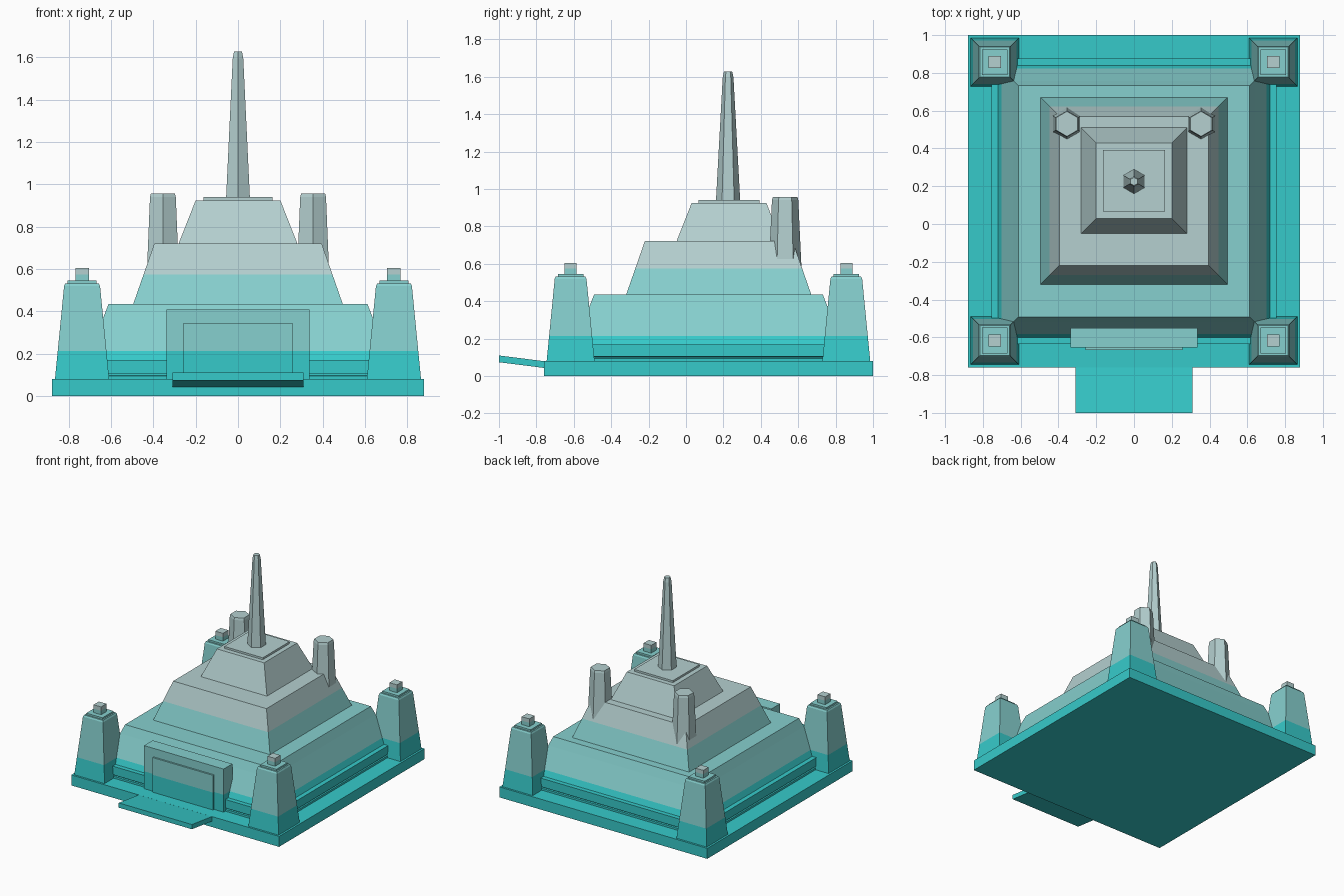
import bpy, bmesh, math
from mathutils import Vector

if "Cube" in bpy.data.objects:
    bpy.data.objects.remove(bpy.data.objects["Cube"])


def make_material(name, rgb):
    m = bpy.data.materials.new(name)
    m.diffuse_color = (*rgb, 1)
    m.use_nodes = True
    m.node_tree.nodes["Principled BSDF"].inputs["Base Color"].default_value = m.diffuse_color
    return m


MATERIALS = [make_material("bright teal", (0.037, 0.59, 0.59)),
             make_material("pale teal", (0.24, 0.63, 0.62)),
             make_material("grey teal", (0.46, 0.63, 0.63))]
BANDS = (0.213, 0.575)  # heights where the colour changes


def stack(name, centre, profile, sides=4):
    """Loft regular rings; profile holds (half_x, half_y, z), half sizes to the flats."""
    bm = bmesh.new()
    rings = []
    k = 1 / math.cos(math.pi / sides)
    for hx, hy, z in profile:
        ring = []
        for i in range(sides):
            a = (i + 0.5) * 2 * math.pi / sides
            ring.append(bm.verts.new((centre[0] + hx * k * math.cos(a),
                                      centre[1] + hy * k * math.sin(a), z)))
        rings.append(ring)
    for lo, hi in zip(rings, rings[1:]):
        for i in range(sides):
            j = (i + 1) % sides
            bm.faces.new((lo[i], lo[j], hi[j], hi[i]))
    bm.faces.new(rings[0][::-1])
    bm.faces.new(rings[-1])
    return finish(name, bm)


def finish(name, bm):
    # cut at the colour heights, then colour faces by height
    for h in BANDS:
        bmesh.ops.bisect_plane(bm, geom=bm.verts[:] + bm.edges[:] + bm.faces[:],
                               plane_co=(0, 0, h), plane_no=(0, 0, 1))
    bmesh.ops.recalc_face_normals(bm, faces=bm.faces[:])
    for f in bm.faces:
        z = f.calc_center_median().z
        f.material_index = sum(z > h for h in BANDS)
    me = bpy.data.meshes.new(name)
    bm.to_mesh(me)
    bm.free()
    for m in MATERIALS:
        me.materials.append(m)
    ob = bpy.data.objects.new(name, me)
    bpy.context.collection.objects.link(ob)
    return ob


def square(name, centre, *rings):
    return stack(name, centre, [(h, h, z) for h, z in rings])


def box(name, x, y0, y1, z0, z1):
    h = (y1 - y0) / 2
    return stack(name, (0, (y0 + y1) / 2), [(x, h, z0), (x, h, z1)])


MID = (0, 0.12)

# Ground slab and stepped plinth
square("base_slab", MID, (0.88, 0), (0.88, 0.08))
square("plinth", MID, (0.755, 0.08), (0.755, 0.095), (0.742, 0.097), (0.742, 0.103),
       (0.755, 0.105), (0.755, 0.17))

# Three tapering tiers
square("lower_tier", MID, (0.72, 0.17), (0.637, 0.37), (0.612, 0.435))
square("middle_tier", (0, 0.175), (0.495, 0.435), (0.395, 0.722))
square("upper_tier", (0, 0.23), (0.28, 0.722), (0.2, 0.925))
square("spire_plate", (0, 0.23), (0.163, 0.925), (0.163, 0.94))

# Central hexagonal spire
stack("spire", (0, 0.225), [(r, r, z) for r, z in
      ((0.056, 0.94), (0.025, 1.595), (0.019, 1.628))], 6).data.update()

# Paired hexagonal turrets at the back
for s, side in ((-1, "left"), (1, "right")):
    # rotate so that flats face sideways: ring offset gives vertices along y
    stack(side + "_turret", (s * 0.355, 0.53), [(r, r, z) for r, z in
          ((0.079, 0.50), (0.061, 0.94), (0.057, 0.957))], 6)

# Corner towers with cap plates and finials
for sx, nx in ((-1, "left"), (1, "right")):
    for y, ny in ((-0.617, "front"), (0.857, "back")):
        c, n = (sx * 0.737, y), ny + "_" + nx
        square(n + "_tower", c, (0.128, 0.08), (0.085, 0.52), (0.079, 0.532))
        square(n + "_tower_plate", c, (0.068, 0.532), (0.068, 0.545))
        square(n + "_finial", c, (0.032, 0.545), (0.032, 0.605))

# Front doorway: frame with raised door panel
box("doorway", 0.337, -0.655, -0.55, 0.08, 0.41)
box("door_panel", 0.257, -0.668, -0.655, 0.08, 0.345)

# Entrance ramp, tilted up towards its outer edge
bm = bmesh.new()
bmesh.ops.create_cube(bm, size=1)
for v in bm.verts:
    outer = v.co.y < 0
    v.co = Vector((math.copysign(0.31, v.co.x), -1.0 if outer else -0.755,
                   (0.092 if outer else 0.061) + math.copysign(0.018, v.co.z)))
finish("entrance_ramp", bm)
